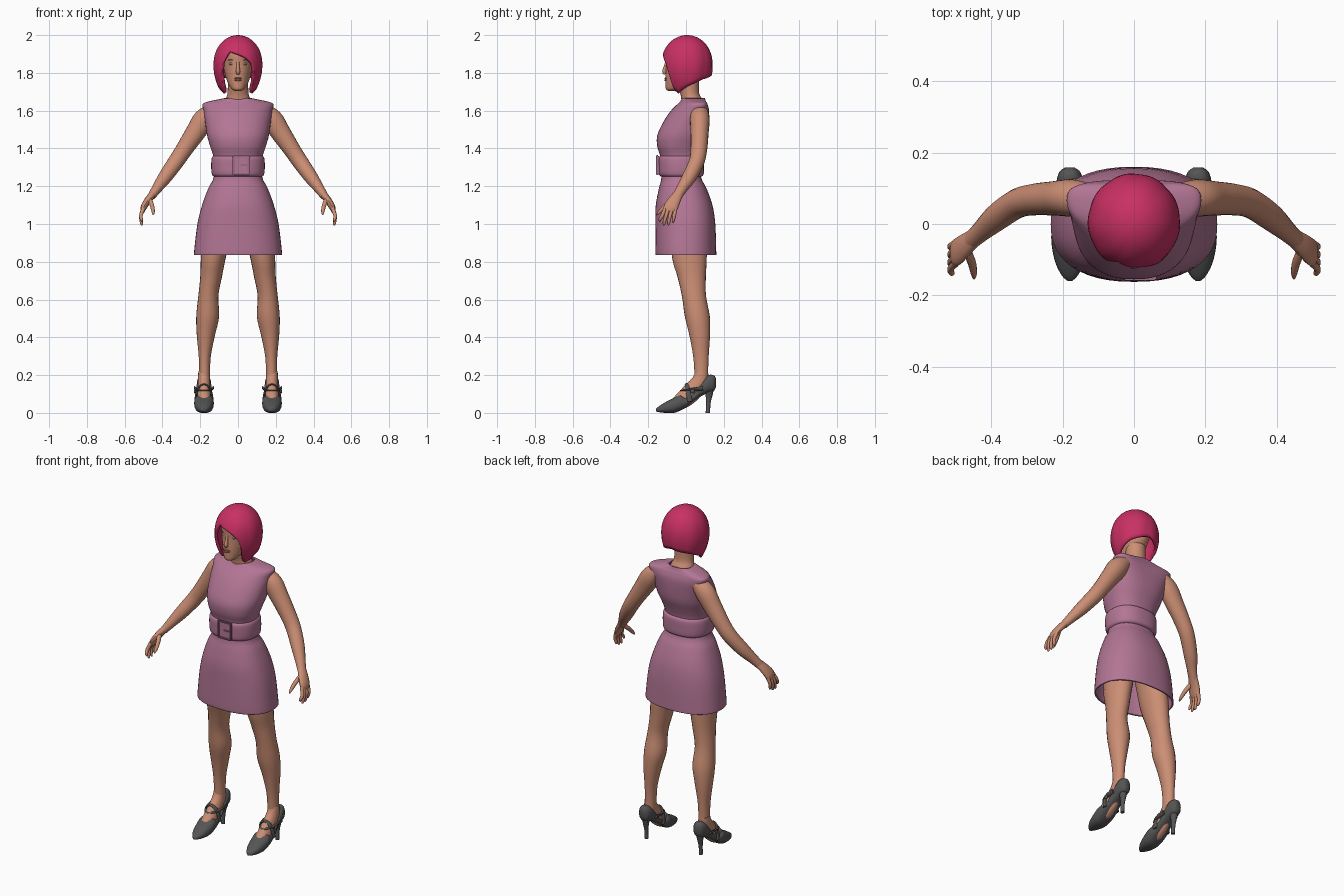
import bpy, bmesh, math
from mathutils import Vector, Matrix


def material(name, rgb):
    m = bpy.data.materials.new(name)
    m.diffuse_color = (*rgb, 1)
    return m


SKIN = material("skin", (0.60, 0.27, 0.175))
DRESS = material("mauve_cloth", (0.45, 0.18, 0.30))
BUCKLE = material("buckle_mauve", (0.34, 0.15, 0.24))
HAIR = material("pink_hair", (0.58, 0.03, 0.125))
SHOE = material("dark_grey_leather", (0.09, 0.09, 0.09))
EYE = material("grey_green_eye", (0.16, 0.19, 0.15))
BROW = material("brown_brow", (0.25, 0.08, 0.06))
LIP = material("lips", (0.42, 0.14, 0.11))


def finish(name, bm, mat, mirror=False, thick=0):
    bmesh.ops.recalc_face_normals(bm, faces=bm.faces)
    me = bpy.data.meshes.new(name)
    bm.to_mesh(me)
    bm.free()
    me.materials.append(mat)
    ob = bpy.data.objects.new(name, me)
    bpy.context.collection.objects.link(ob)
    if thick:
        mod = ob.modifiers.new("thickness", 'SOLIDIFY')
        mod.thickness, mod.offset = thick, -1
    if mirror:
        ob.modifiers.new("mirror", 'MIRROR')
    return ob


def smooth_rows(rows, steps=4):
    """Catmull-Rom interpolation of every number in the rows."""
    out = []
    for i in range(len(rows) - 1):
        a, b, c, d = (rows[max(i - 1, 0)], rows[i], rows[i + 1],
                      rows[min(i + 2, len(rows) - 1)])
        for k in range(steps):
            t = k / steps
            out.append([0.5 * (2 * q + (r - p) * t + (2 * p - 5 * q + 4 * r - s) * t * t
                               + (3 * q - p - 3 * r + s) * t ** 3)
                        for p, q, r, s in zip(a, b, c, d)])
    return out + [list(rows[-1])]


def loft(name, mat, rings, n=24, power=2.0, cap=True, warp=None, **kw):
    """Skin over rings given as (centre, U axis, V axis)."""
    bm = bmesh.new()
    loops = []
    for c, u, v in rings:
        loop = []
        for i in range(n):
            a = 2 * math.pi * i / n
            cs, sn = math.cos(a), math.sin(a)
            p = (c + u * math.copysign(abs(cs) ** (2 / power), cs)
                 + v * math.copysign(abs(sn) ** (2 / power), sn))
            loop.append(bm.verts.new(warp(p) if warp else p))
        loops.append(loop)
    for l0, l1 in zip(loops, loops[1:]):
        for i in range(n):
            j = (i + 1) % n
            bm.faces.new((l0[i], l0[j], l1[j], l1[i]))
    if cap:
        bm.faces.new(loops[0])
        bm.faces.new(loops[-1])
    return finish(name, bm, mat, **kw)


def stack(name, mat, rows, x=0, **kw):
    """Level rings: (z, front y, back y, inner x, outer x) or (z, front, back, half width)."""
    rows = [r if len(r) == 5 else (*r[:3], -r[3], r[3]) for r in rows]
    rings = [(Vector(((i + o) / 2, (f + b) / 2, z)), Vector(((o - i) / 2, 0, 0)),
              Vector((0, (b - f) / 2, 0))) for z, f, b, i, o in smooth_rows(rows)]
    return loft(name, mat, rings, **kw)


def tube(name, mat, rows, n=16, **kw):
    """Rings square to a path: (x, y, z, radius along y, other radius)."""
    rows = smooth_rows(rows)
    pts = [Vector(r[:3]) for r in rows]
    rings = []
    for i, r in enumerate(rows):
        t = (pts[min(i + 1, len(pts) - 1)] - pts[max(i - 1, 0)]).normalized()
        u = (Vector((0, 1, 0)) - t * t.y).normalized()
        rings.append((pts[i], u * r[3], t.cross(u) * r[4]))
    return loft(name, mat, rings, n=n, **kw)


def ellipsoid(name, mat, c, s, mirror=False, tilt=0):
    bm = bmesh.new()
    bmesh.ops.create_uvsphere(bm, u_segments=16, v_segments=10, radius=1)
    bm.transform(Matrix.Translation(c) @ Matrix.Rotation(tilt, 4, 'Z')
                 @ Matrix.Diagonal((*s, 1)))
    return finish(name, bm, mat, mirror)


# Dress: shoulders swept back, hem left open
def sweep(p):
    k = min(max((p.z - 1.4) / 0.2, 0), 1)
    return Vector((p.x, p.y + k * 0.035 * (abs(p.x) / 0.187) ** 2, p.z))


stack("dress", DRESS, [
    (0.835, -0.16, 0.16, 0.233), (0.86, -0.162, 0.16, 0.232), (1.0, -0.162, 0.155, 0.215),
    (1.1, -0.16, 0.14, 0.19), (1.19, -0.143, 0.108, 0.157), (1.25, -0.13, 0.08, 0.128),
    (1.35, -0.135, 0.08, 0.13), (1.41, -0.152, 0.095, 0.147), (1.47, -0.152, 0.115, 0.164),
    (1.54, -0.12, 0.122, 0.174), (1.6, -0.08, 0.122, 0.182), (1.635, -0.045, 0.112, 0.187),
    (1.65, -0.03, 0.105, 0.15), (1.667, -0.02, 0.10, 0.068)],
    n=48, power=2.35, cap=False, warp=sweep, thick=0.008)

# Belt and square buckle
stack("belt", DRESS, [
    (1.25, -0.128, 0.08, 0.125), (1.262, -0.144, 0.093, 0.138), (1.305, -0.147, 0.095, 0.142),
    (1.35, -0.146, 0.093, 0.139), (1.362, -0.13, 0.08, 0.128)], n=48, power=2.35)


def box(name, mat, c, s, bevel=0.004):
    bm = bmesh.new()
    bmesh.ops.create_cube(bm, size=1)
    bm.transform(Matrix.Translation(c) @ Matrix.Diagonal((*s, 1)))
    bmesh.ops.bevel(bm, geom=bm.edges[:], offset=bevel, segments=2, affect='EDGES')
    return finish(name, bm, mat)


box("buckle_plate", DRESS, (0.017, -0.146, 1.312), (0.08, 0.014, 0.098))
for z in (1.265, 1.359):
    box("buckle_bar", BUCKLE, (0.017, -0.151, z), (0.09, 0.016, 0.012))
for x in (-0.023, 0.057):
    box("buckle_side", BUCKLE, (x, -0.151, 1.312), (0.012, 0.016, 0.106))
box("buckle_prong", BUCKLE, (0.035, -0.154, 1.312), (0.044, 0.01, 0.009), 0.003)

# Legs
stack("leg", SKIN, [
    (1.02, -0.085, 0.11, 0.02, 0.185), (0.83, -0.075, 0.11, 0.063, 0.196),
    (0.72, -0.045, 0.105, 0.085, 0.2), (0.62, -0.022, 0.106, 0.104, 0.21),
    (0.51, -0.006, 0.126, 0.1, 0.221), (0.41, 0.018, 0.127, 0.122, 0.218),
    (0.3, 0.038, 0.12, 0.144, 0.208), (0.2, 0.045, 0.118, 0.148, 0.207),
    (0.13, 0.045, 0.13, 0.147, 0.211)], mirror=True)

# Feet and heeled shoes
FX = 0.18
tube("foot", SKIN, [
    (FX, 0.085, 0.22, 0.033, 0.03), (FX, 0.07, 0.16, 0.045, 0.033), (FX, 0.02, 0.1, 0.05, 0.036),
    (FX, -0.04, 0.052, 0.04, 0.04), (FX, -0.09, 0.03, 0.018, 0.034)], mirror=True)
shoe = [(-0.16, 0.006, 0.008, 0.02), (-0.145, 0.022, 0.004, 0.034), (-0.11, 0.04, 0.0, 0.056),
        (-0.065, 0.05, 0.0, 0.08), (-0.03, 0.052, 0.012, 0.098), (0.0, 0.048, 0.03, 0.085),
        (0.04, 0.042, 0.06, 0.105), (0.08, 0.039, 0.088, 0.16), (0.115, 0.038, 0.105, 0.198),
        (0.145, 0.03, 0.115, 0.2), (0.158, 0.014, 0.135, 0.185)]
loft("shoe", SHOE, [(Vector((FX, y, (b + t) / 2)), Vector((w, 0, 0)), Vector((0, 0, (t - b) / 2)))
                    for y, w, b, t in smooth_rows(shoe)], power=2.4, mirror=True)
tube("heel", SHOE, [(FX, 0.118, 0.14, 0.034, 0.03), (FX, 0.122, 0.1, 0.02, 0.018),
                    (FX, 0.118, 0.05, 0.012, 0.011), (FX, 0.116, 0, 0.012, 0.011)], mirror=True)
for side_y, side_z, top_y, top_z in ((0.02, 0.06, 0.006, 0.152), (0.09, 0.13, -0.02, 0.118)):
    path = []
    for i in range(9):
        a = math.pi * i / 8
        k = math.sin(a)
        path.append((FX + 0.045 * math.cos(a), side_y + (top_y - side_y) * k,
                     side_z + (top_z - side_z) * k, 0.013, 0.006))
    tube("shoe_strap", SHOE, path, n=10, mirror=True)
ellipsoid("strap_button", SHOE, (0.227, 0.035, 0.115), (0.007, 0.012, 0.012), True)

# Arms, hands, fingers
tube("arm", SKIN, [
    (0.13, 0.07, 1.6, 0.045, 0.04), (0.178, 0.073, 1.555, 0.052, 0.057),
    (0.225, 0.072, 1.485, 0.048, 0.053), (0.285, 0.068, 1.395, 0.044, 0.045),
    (0.33, 0.056, 1.328, 0.041, 0.042), (0.385, 0.018, 1.25, 0.038, 0.037),
    (0.43, -0.022, 1.187, 0.029, 0.027), (0.458, -0.047, 1.147, 0.026, 0.021)], n=20, mirror=True)
tube("palm", SKIN, [
    (0.445, -0.036, 1.165, 0.025, 0.02), (0.475, -0.06, 1.128, 0.033, 0.019),
    (0.498, -0.08, 1.09, 0.038, 0.017), (0.506, -0.087, 1.066, 0.03, 0.011)], mirror=True)
for i, (ty, tz) in enumerate(((-0.138, 1.012), (-0.116, 0.992), (-0.092, 0.993), (-0.067, 1.006))):
    ky = -0.113 + 0.0185 * i
    tube("finger", SKIN, [(0.5, ky + 0.003, 1.085, 0.010, 0.011),
                          (0.514, (ky + ty) / 2, 1.045, 0.0095, 0.010),
                          (0.511, ty, tz + 0.012, 0.008, 0.008),
                          (0.508, ty, tz, 0.003, 0.003)], n=10, mirror=True)
tube("thumb", SKIN, [(0.472, -0.07, 1.135, 0.014, 0.014), (0.456, -0.105, 1.1, 0.012, 0.012),
                     (0.449, -0.138, 1.066, 0.009, 0.009), (0.449, -0.153, 1.05, 0.003, 0.003)],
     n=10, mirror=True)

# Neck and head
stack("neck", SKIN, [(1.62, -0.02, 0.09, 0.085), (1.66, -0.025, 0.085, 0.066),
                     (1.69, -0.03, 0.07, 0.056), (1.74, -0.045, 0.068, 0.054),
                     (1.79, -0.05, 0.07, 0.054)])
stack("head", SKIN, [
    (1.704, -0.092, -0.055, 0.014), (1.714, -0.106, -0.03, 0.032), (1.74, -0.108, 0.02, 0.05),
    (1.775, -0.108, 0.07, 0.064), (1.81, -0.107, 0.09, 0.072), (1.85, -0.106, 0.1, 0.077),
    (1.9, -0.107, 0.098, 0.078), (1.935, -0.088, 0.08, 0.064), (1.965, -0.04, 0.035, 0.03)], n=32)
tube("nose", SKIN, [(0, -0.1, 1.862, 0.008, 0.008), (0, -0.108, 1.835, 0.009, 0.008),
                    (0, -0.115, 1.806, 0.011, 0.012), (0, -0.11, 1.793, 0.005, 0.009)], n=12)
ellipsoid("eye", EYE, (0.034, -0.092, 1.848), (0.0155, 0.0055, 0.007), True, 0.38)
ellipsoid("brow", BROW, (0.035, -0.0935, 1.868), (0.019, 0.0045, 0.0035), True, 0.38)
ellipsoid("upper_lip", LIP, (0, -0.107, 1.771), (0.022, 0.007, 0.005))
ellipsoid("lower_lip", LIP, (0, -0.107, 1.762), (0.018, 0.008, 0.006))

# Bob hair: dome whose lower edge follows the azimuth (degrees from the front)
EDGE = [(-180, 1.79), (-130, 1.765), (-90, 1.725), (-60, 1.69), (-47, 1.71), (-42, 1.8),
        (-37, 1.86), (-24, 1.915), (0, 1.9), (20, 1.88), (35, 1.85), (42, 1.8), (47, 1.71),
        (60, 1.69), (90, 1.725), (130, 1.765), (180, 1.79)]


def edge_height(d):
    for (a, za), (b, zb) in zip(EDGE, EDGE[1:]):
        if a <= d <= b:
            return za + (zb - za) * (d - a) / (b - a)


COLS, ROWS = 96, 18
bm = bmesh.new()
grid = []
for i in range(COLS):
    d = -180 + 360 * i / COLS
    a = math.radians(d)
    low = edge_height(d)
    col = []
    for j in range(ROWS + 1):
        t = j / ROWS
        z = 2 - (2 - low) * (1 - math.cos(t * math.pi / 2)) if j else 2.0
        if z > 1.84:
            r = math.sqrt(max(0, 1 - ((z - 1.84) / 0.16) ** 2.2))
        else:
            r = 1 - 0.3 * ((1.84 - z) / 0.14) ** 2
        r *= 0.985 + 0.022 * t * abs(math.sin(4.5 * a + 1.1 + 1.2 * t))  # soft locks
        col.append(bm.verts.new((0.13 * r * math.sin(a), 0.006 - 0.136 * r * math.cos(a), z)))
    grid.append(col)
for i in range(COLS):
    k = (i + 1) % COLS
    for j in range(ROWS):
        bm.faces.new((grid[i][j], grid[i][j + 1], grid[k][j + 1], grid[k][j]))
bmesh.ops.remove_doubles(bm, verts=bm.verts, dist=1e-5)
finish("hair", bm, HAIR, thick=0.016)

# Smooth shading with crisp edges
for ob in bpy.context.scene.objects:
    ob.select_set(True)
    bpy.context.view_layer.objects.active = ob
bpy.ops.object.shade_smooth_by_angle(angle=math.radians(40))
